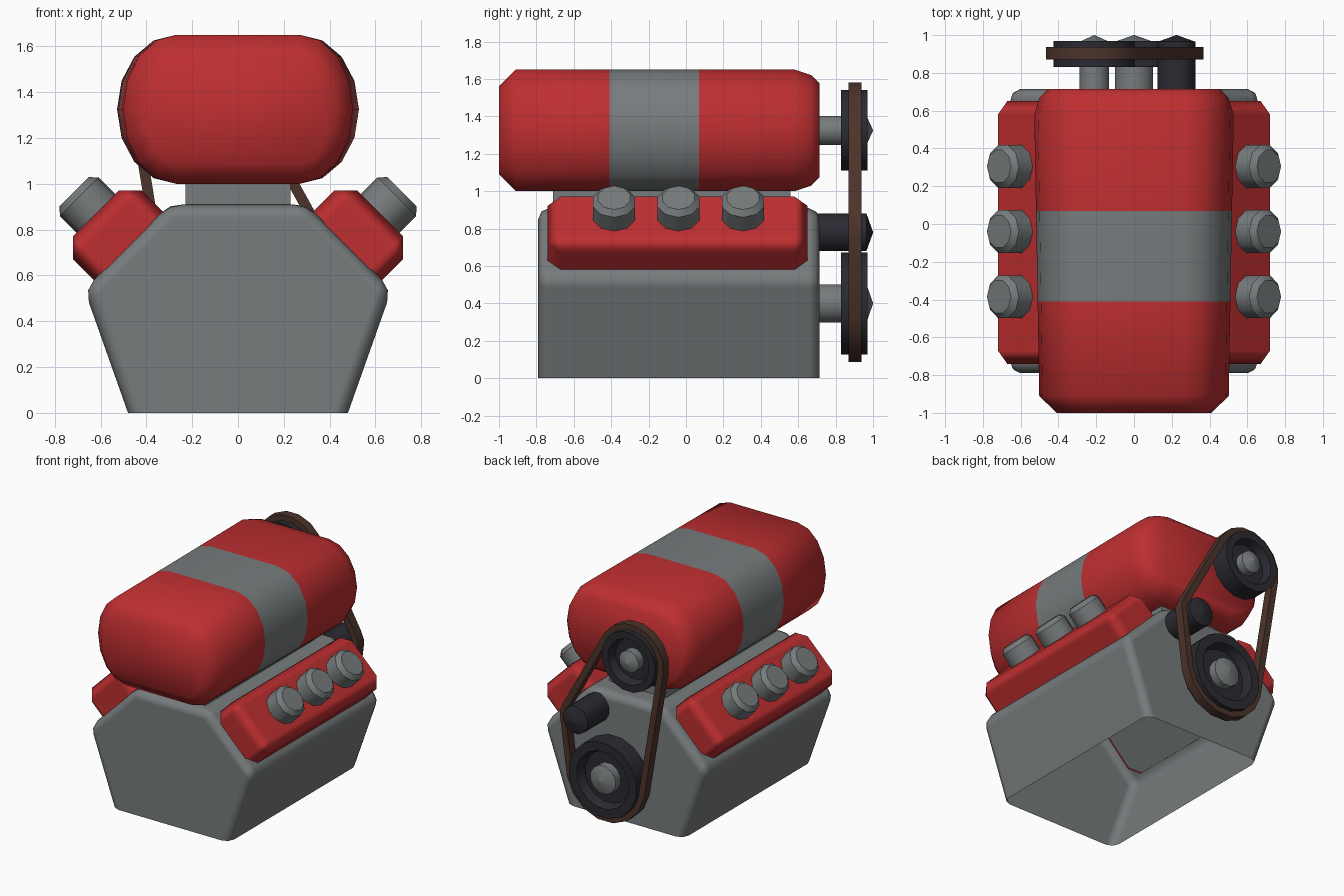
import bpy, bmesh, math
from mathutils import Vector
from mathutils.geometry import convex_hull_2d

if "Cube" in bpy.data.objects:
    bpy.data.objects.remove(bpy.data.objects["Cube"])

R2 = math.sqrt(2)


def material(name, r, g, b):
    m = bpy.data.materials.new(name)
    m.diffuse_color = (r, g, b, 1)
    m.use_nodes = True
    m.node_tree.nodes["Principled BSDF"].inputs["Base Color"].default_value = m.diffuse_color
    return m


RED = material("red_paint", 0.52, 0.028, 0.03)
GREY = material("grey_metal", 0.185, 0.2, 0.205)
DARK = material("dark_metal", 0.023, 0.023, 0.031)
BROWN = material("brown_rubber", 0.07, 0.033, 0.024)


def finish(name, bm, mats, angle=None):
    bmesh.ops.remove_doubles(bm, verts=bm.verts, dist=1e-5)
    bmesh.ops.recalc_face_normals(bm, faces=bm.faces)
    for f in bm.faces:
        f.smooth = True
    me = bpy.data.meshes.new(name)
    bm.to_mesh(me)
    bm.free()
    ob = bpy.data.objects.new(name, me)
    bpy.context.collection.objects.link(ob)
    for m in mats:
        me.materials.append(m)
    if angle:
        bpy.ops.object.select_all(action='DESELECT')
        ob.select_set(True)
        bpy.context.view_layer.objects.active = ob
        bpy.ops.object.shade_smooth_by_angle(angle=math.radians(angle))
    return ob


def loft(bm, rings, caps=True):
    """Skin closed rings of equal length; returns nothing."""
    vs = [[bm.verts.new(p) for p in ring] for ring in rings]
    n = len(vs[0])
    for a, b in zip(vs, vs[1:]):
        for i in range(n):
            bm.faces.new((a[i], a[(i + 1) % n], b[(i + 1) % n], b[i]))
    if caps:
        bm.faces.new(vs[0])
        bm.faces.new(vs[-1])


def lathe(bm, profile, origin, axis, sides):
    """Spin (radius, distance) pairs around an axis."""
    q = Vector(axis).to_track_quat('Z', 'Y')
    rings = []
    for r, h in profile:
        r = max(r, 0.001)
        rings.append([Vector(origin) + q @ Vector((r * math.cos(2 * math.pi * (i + .5) / sides),
                                                   r * math.sin(2 * math.pi * (i + .5) / sides), h))
                      for i in range(sides)])
    loft(bm, rings)


def bevel(ob, width, segments):
    m = ob.modifiers.new("bevel", 'BEVEL')
    m.width, m.segments = width, segments
    m.limit_method, m.angle_limit = 'ANGLE', math.radians(30)
    m.harden_normals = True


def mirror(ob):
    ob.modifiers.new("mirror", 'MIRROR').use_axis = (True, False, False)


# Engine block, open underneath
bm = bmesh.new()
half = [(0.48, 0), (0.671, 0.539), (0.30, 0.91)]
outline = half + [(-x, z) for x, z in reversed(half)]
loft(bm, [[(x, y, z) for x, z in outline] for y in (-0.79, 0.715)])
bm.faces.ensure_lookup_table()
bottom = [f for f in bm.faces if all(v.co.z < 0.001 for v in f.verts)]
bmesh.ops.delete(bm, geom=bottom, context='FACES_ONLY')
bevel(finish("engine_block", bm, [GREY]), 0.06, 2)

# Neck between block and blower
bm = bmesh.new()
loft(bm, [[(x, y, z) for x, y in ((-.23, -.71), (.23, -.71), (.23, .56), (-.23, .56))] for z in (0.89, 1.04)])
finish("intake_neck", bm, [GREY], 30)

# Blower housing: rounded section, slightly wider at the back, grey middle band
bm = bmesh.new()
rings = []
for y, inset in ((-1, .09), (-.91, 0), (-.41, 0), (.07, 0), (.58, 0), (.67, .03), (.715, .075)):
    rx, rz = 0.23 + 0.03 * (y + 1) / 1.7 - inset, 0.325 - inset
    ring = []
    for q, sx in ((0, 1), (1, -1), (2, -1), (3, 1)):
        for k in range(5):
            if k == 4 and q in (0, 2) or k < 4 or q in (1, 3):
                a = math.pi / 2 * (q + k / 4)
                ring.append((0.27 * sx + rx * math.cos(a), y, 1.325 + rz * math.sin(a)))
    # drop the duplicate side points shared by neighbouring quarters
    rings.append([p for i, p in enumerate(ring) if i not in (9, 19)])
loft(bm, rings)
for f in bm.faces:
    f.material_index = 1 if -.41 < f.calc_center_median().y < .07 else 0
finish("blower_housing", bm, [RED, GREY], 55)


def bank(t, n, y):
    """Point on the right cylinder bank: t down the slope, n outward."""
    return Vector(((n + t) / R2, y, (n - t) / R2))


# Valve covers, open against the block
T, BASE = -0.177, 0.84
bm = bmesh.new()
corners = [(-.212, -.74), (.212, -.74), (.212, .65), (-.212, .65)]
loft(bm, [[bank(T + t, n, y) for t, y in corners] for n in (BASE, 1.054)])
bm.faces.ensure_lookup_table()
base = [f for f in bm.faces if all((v.co.x + v.co.z) / R2 < BASE + .001 for v in f.verts)]
bmesh.ops.delete(bm, geom=base, context='FACES_ONLY')
covers = finish("valve_covers", bm, [RED])
mirror(covers)
bevel(covers, 0.07, 1)

# Three chamfered caps on each cover
for i, y in enumerate((-0.385, -0.04, 0.305)):
    bm = bmesh.new()
    lathe(bm, [(.119, 0), (.119, .128), (.09, .158)], bank(T, 1.03, y), (1, 0, 1), 10)
    mirror(finish("cover_caps_%d" % (i + 1), bm, [GREY], 40))

# Drive wheels: x, z, wheel radius, shaft radius
TOP, CRANK, IDLER = (-.21, 1.325, .22, .08), (0, .4, .278, .105), (.225, .78, .103, .103)
for name, (x, z, r, s) in (("blower", TOP), ("crank", CRANK)):
    bm = bmesh.new()
    lathe(bm, [(s, -.02), (s, .255), (.002, .29)], (x, .71, z), (0, 1, 0), 12)
    finish(name + "_shaft", bm, [GREY], 35)
    bm = bmesh.new()
    lathe(bm, [(r, 0), (r, .14), (r * .76, .14), (r * .68, .075)], (x, .83, z), (0, 1, 0), 16)
    finish(name + "_pulley", bm, [DARK], 35)
bm = bmesh.new()
lathe(bm, [(.103, -.02), (.103, .255), (.002, .29)], (IDLER[0], .71, IDLER[1]), (0, 1, 0), 12)
finish("idler_roller", bm, [DARK], 35)

# Drive belt: hull around the three wheels, given thickness
spots = [(x, z, r, 2 * math.pi * (i + .5) / 16) for x, z, r, s in (TOP, CRANK, IDLER) for i in range(16)]
at = lambda p, d: (p[0] + (p[2] + d) * math.cos(p[3]), p[1] + (p[2] + d) * math.sin(p[3]))
hull = [spots[i] for i in convex_hull_2d([Vector(at(p, .02)) for p in spots])]
bm = bmesh.new()
loops = [[(at(p, d)[0], y, at(p, d)[1]) for p in hull]
         for d, y in ((-.004, .87), (.042, .87), (.042, .937), (-.004, .937), (-.004, .87))]
loft(bm, loops, caps=False)
finish("drive_belt", bm, [BROWN], 35)
